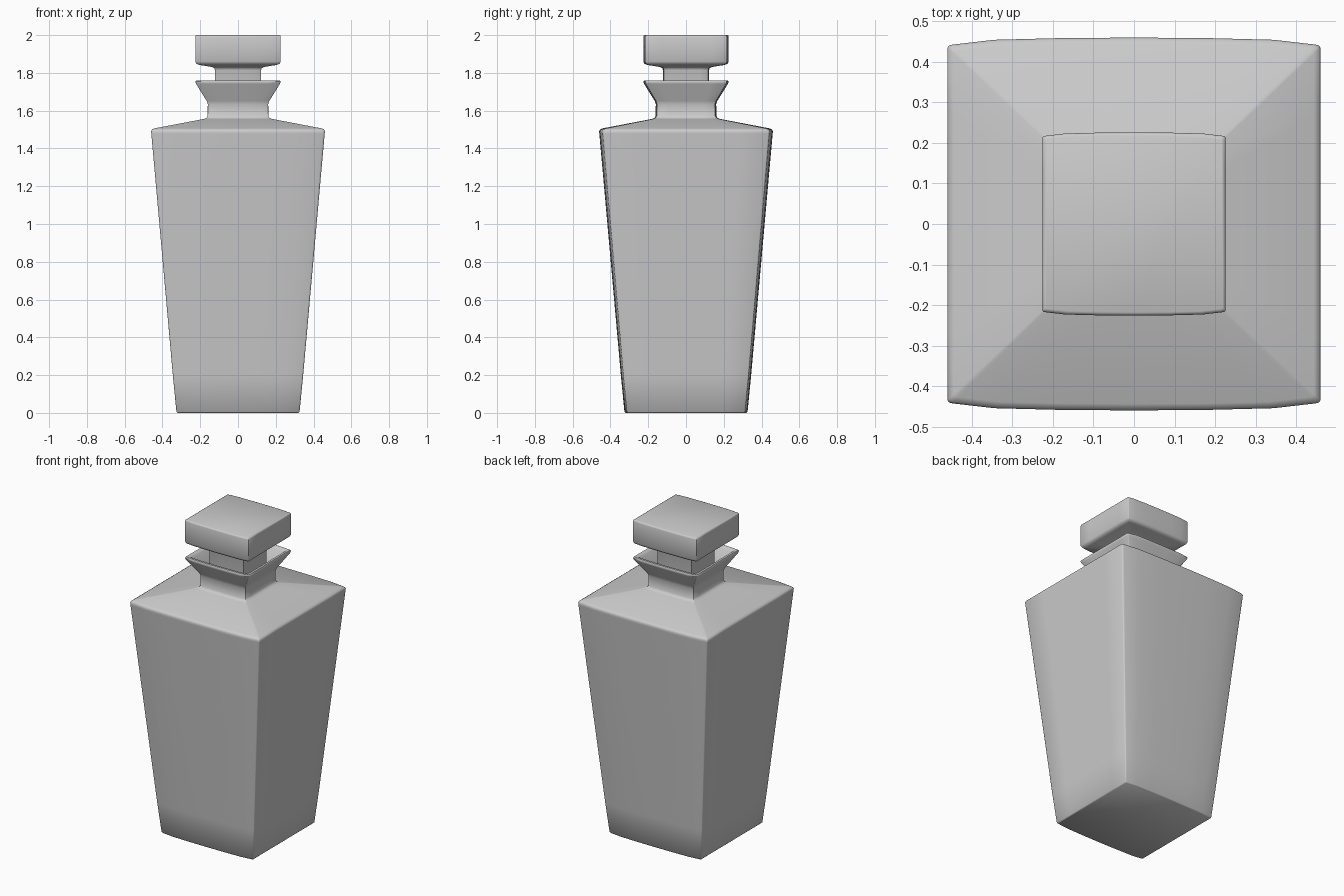
import bpy, bmesh, math

if "Cube" in bpy.data.objects:
    bpy.data.objects.remove(bpy.data.objects["Cube"])

# Quarter of the square section: straight sides in x, gently bowed front and back
QUARTER = [(1.0, 0.6), (1.0, 0.945), (0.993, 0.957), (0.975, 0.962), (0.75, 0.988), (0.4, 0.997)]


def section():
    q = QUARTER
    right_back = q + [(0, 1)]
    left_back = [(-x, y) for x, y in reversed(q)]
    back = right_back + left_back
    return back + [(-x, -y) for x, y in back]


def loft(name, profile):
    """Sweep the section through (half width, height) rings and cap both ends."""
    bm = bmesh.new()
    rings = [[bm.verts.new((x * r, y * r, z)) for x, y in section()] for r, z in profile]
    n = len(rings[0])
    for a, b in zip(rings, rings[1:]):
        for i in range(n):
            j = (i + 1) % n
            bm.faces.new((a[i], a[j], b[j], b[i]))
    bm.faces.new(list(reversed(rings[0])))
    bm.faces.new(rings[-1])
    bmesh.ops.recalc_face_normals(bm, faces=bm.faces)
    mesh = bpy.data.meshes.new(name)
    bm.to_mesh(mesh)
    bm.free()
    ob = bpy.data.objects.new(name, mesh)
    bpy.context.collection.objects.link(ob)
    bpy.ops.object.select_all(action='DESELECT')
    ob.select_set(True)
    bpy.context.view_layer.objects.active = ob
    bpy.ops.object.shade_smooth_by_angle(angle=math.radians(50))
    return ob


# Bottle: tapered body, sloped shoulder, neck, flared lip and open mouth
loft("bottle", [
    (0.32, 0.0), (0.326, 0.006), (0.345, 0.2), (0.443, 1.3),
    (0.459, 1.478), (0.460, 1.490), (0.456, 1.499), (0.444, 1.506),
    (0.182, 1.556), (0.168, 1.561), (0.161, 1.572),
    (0.160, 1.634), (0.166, 1.652), (0.222, 1.742), (0.226, 1.754), (0.222, 1.761),
    (0.208, 1.761), (0.198, 1.750), (0.142, 1.655), (0.136, 1.635), (0.136, 1.56),
])

# Stopper: square plug standing in the neck, with a wider softened cap
loft("stopper", [
    (0.122, 1.56), (0.122, 1.815), (0.126, 1.826), (0.136, 1.831),
    (0.205, 1.842), (0.220, 1.848), (0.226, 1.860),
    (0.226, 1.990), (0.224, 1.997), (0.218, 2.0),
])
